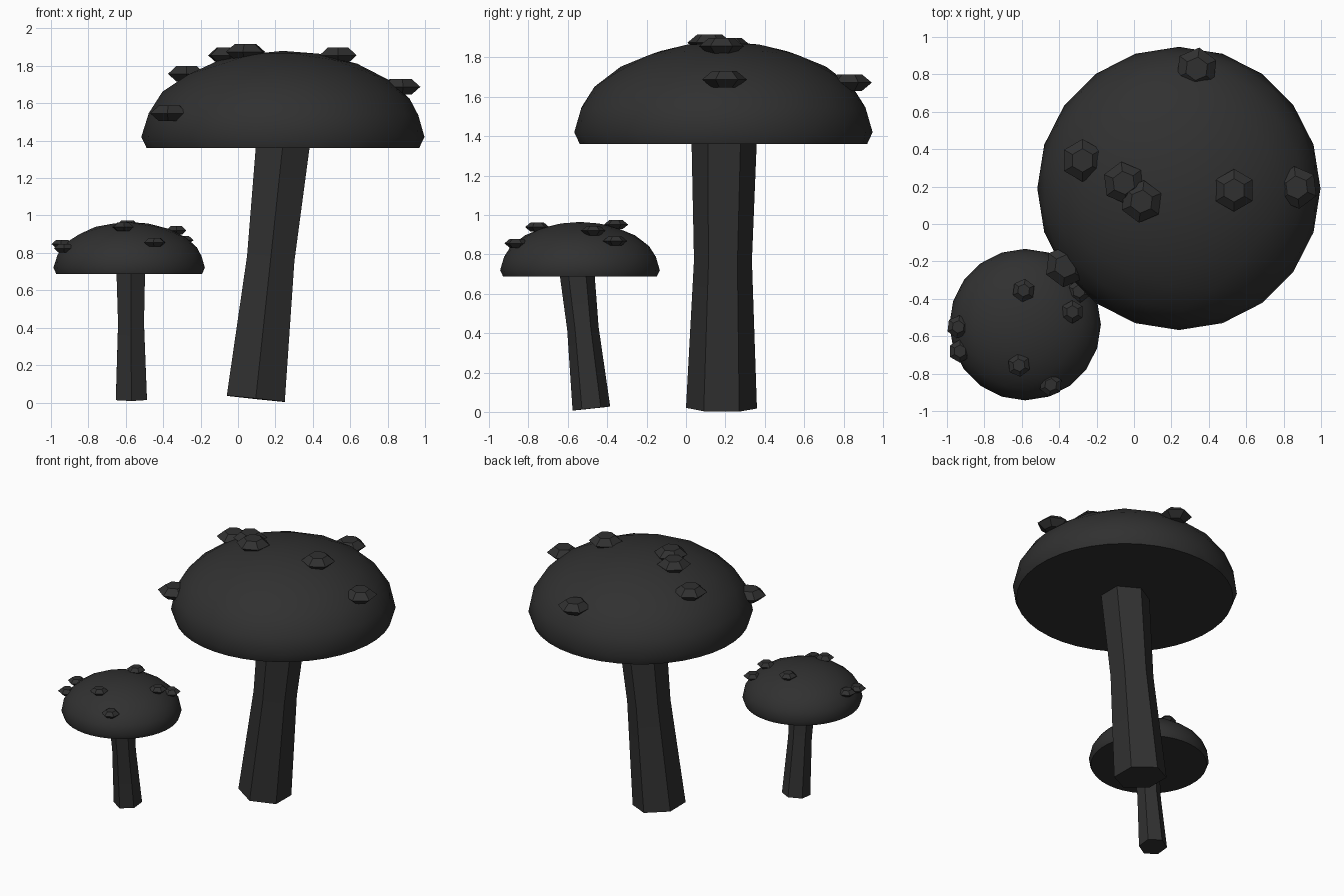
import bpy, bmesh, math
from mathutils import Vector, Matrix

if "Cube" in bpy.data.objects:
    bpy.data.objects.remove(bpy.data.objects["Cube"])

dark = bpy.data.materials.new("charcoal")
dark.diffuse_color = (0.03, 0.03, 0.03, 1)
dark.use_nodes = True
dark.node_tree.nodes["Principled BSDF"].inputs["Base Color"].default_value = dark.diffuse_color


def finish(name, bm, angle):
    bmesh.ops.recalc_face_normals(bm, faces=bm.faces[:])
    me = bpy.data.meshes.new(name)
    bm.to_mesh(me)
    bm.free()
    me.materials.append(dark)
    ob = bpy.data.objects.new(name, me)
    bpy.context.collection.objects.link(ob)
    bpy.ops.object.select_all(action='DESELECT')
    ob.select_set(True)
    bpy.context.view_layer.objects.active = ob
    bpy.ops.object.shade_smooth_by_angle(angle=math.radians(angle))


def rings(bm, profile, place):
    """Bridge six-sided rings given as (radius, height), capped at both ends."""
    loops = []
    for r, h in profile:
        pts = [(r * math.sin(k * math.pi / 3), r * math.cos(k * math.pi / 3), h) for k in range(6)]
        loops.append([bm.verts.new(place @ Vector(p)) for p in pts])
    for a, b in zip(loops, loops[1:]):
        for k in range(6):
            n = (k + 1) % 6
            bm.faces.new((a[k], a[n], b[n], b[k]))
    bm.faces.new(loops[0])
    bm.faces.new(loops[-1])


# Domed cap: squashed icosphere sliced flat just below its equator
def cap(name, centre, radius, height, lip):
    bm = bmesh.new()
    bmesh.ops.create_icosphere(bm, subdivisions=3, radius=1)
    bmesh.ops.scale(bm, vec=(radius, radius, height), verts=bm.verts)
    cut = bmesh.ops.bisect_plane(bm, geom=bm.verts[:] + bm.edges[:] + bm.faces[:],
                                 plane_co=(0, 0, -lip), plane_no=(0, 0, -1), clear_outer=True)
    edge = [e for e in cut["geom_cut"] if isinstance(e, bmesh.types.BMEdge)]
    # draw the underside rim in slightly
    for v in {v for e in edge for v in e.verts}:
        flat = Vector((v.co.x, v.co.y)).normalized() * radius * 0.965
        v.co.x, v.co.y = flat
    bmesh.ops.edgeloop_fill(bm, edges=edge)
    bmesh.ops.translate(bm, vec=centre, verts=bm.verts)
    finish(name, bm, 40)


# Leaning hexagonal stem with a narrower waist
def stem(name, foot, top, radii):
    foot, top = Vector(foot), Vector(top)
    d = top - foot
    turn = Vector((0, 0, 1)).rotation_difference(d).to_matrix().to_4x4()
    bm = bmesh.new()
    rings(bm, [(r, d.length * k / 2) for k, r in enumerate(radii)], Matrix.Translation(foot) @ turn)
    finish(name, bm, 30)


# Flat faceted warts resting on the cap surface
def spots(name, centre, radius, height, size, places):
    for i, (x, y) in enumerate(places):
        f = min(1, math.hypot(x - centre[0], y - centre[1]) / radius)
        z = centre[2] + height * math.sqrt(1 - f * f) + 0.013
        t, h = size * 0.55, size * 0.37
        bm = bmesh.new()
        rings(bm, [(t, -h), (size, 0), (t, h)],
              Matrix.Translation((x, y, z)) @ Matrix.Rotation(0.12 * (i % 3 - 1), 4, 'Z'))
        finish(f"{name}_{i + 1}", bm, 30)


# Large mushroom
big = (0.24, 0.19, 1.42)
cap("large_cap", big, 0.757, 0.46, 0.06)
stem("large_stem", (0.095, 0.18, 0.02), (0.255, 0.195, 1.52), (0.18, 0.147, 0.17))
spots("large_spot", big, 0.757, 0.46, 0.114,
      [(0.335, 0.83), (-0.275, 0.34), (-0.055, 0.22), (0.04, 0.12),
       (0.535, 0.18), (0.87, 0.195), (-0.365, -0.225)])

# Small mushroom
small = (-0.582, -0.538, 0.72)
cap("small_cap", small, 0.405, 0.245, 0.032)
stem("small_stem", (-0.57, -0.48, 0.018), (-0.574, -0.566, 0.83), (0.096, 0.08, 0.092))
spots("small_spot", small, 0.405, 0.245, 0.062,
      [(-0.59, -0.355), (-0.33, -0.47), (-0.295, -0.36), (-0.94, -0.55),
       (-0.93, -0.68), (-0.615, -0.755), (-0.445, -0.86)])
